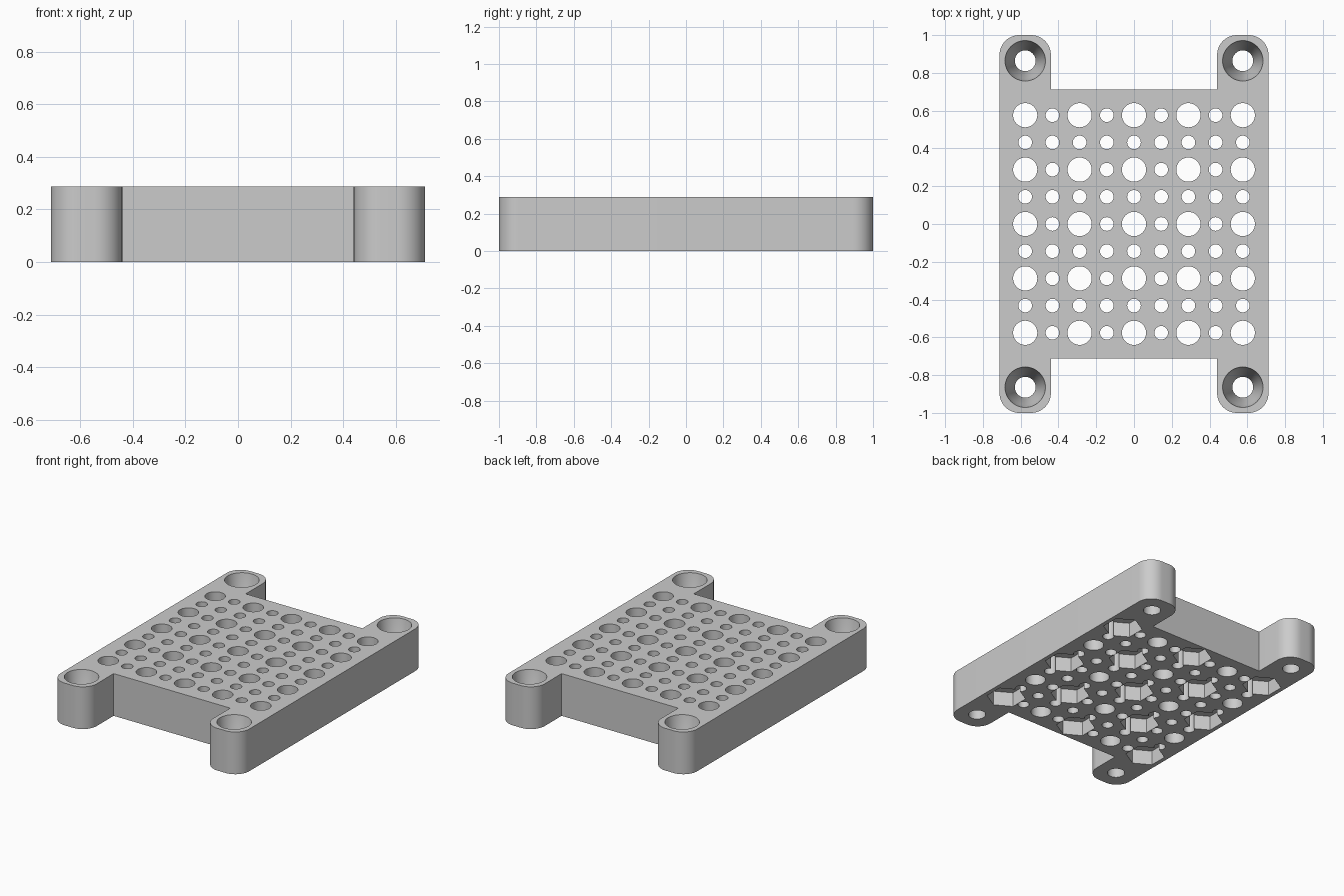
import bpy, bmesh, math
from mathutils import Matrix

if "Cube" in bpy.data.objects:
    bpy.data.objects.remove(bpy.data.objects["Cube"])

HEIGHT = 0.288
STEP = 0.144                    # hole spacing
HALF_X, HALF_Y = 0.712, 0.712   # main block
LEG_X, LEG_Y = 4 * STEP, 6 * STEP
LEG_HALF, LEG_ROUND = 0.136, 0.105

grey = bpy.data.materials.new("grey_plastic")
grey.use_nodes = True
colour = (0.6, 0.6, 0.6, 1)
grey.diffuse_color = colour
grey.node_tree.nodes["Principled BSDF"].inputs["Base Color"].default_value = colour


def make_object(name, bm):
    bmesh.ops.recalc_face_normals(bm, faces=bm.faces)
    mesh = bpy.data.meshes.new(name)
    bm.to_mesh(mesh)
    bm.free()
    mesh.materials.append(grey)
    obj = bpy.data.objects.new(name, mesh)
    bpy.context.collection.objects.link(obj)
    return obj


def add_lathe(bm, x, y, profile, sides=48, turn=0.0):
    """Closed turned solid from (radius, z) pairs, bottom to top."""
    rings = []
    for r, z in profile:
        angles = [turn + math.tau * k / sides for k in range(sides)]
        rings.append([bm.verts.new((x + r * math.cos(a), y + r * math.sin(a), z)) for a in angles])
    for low, high in zip(rings, rings[1:]):
        for k in range(sides):
            n = (k + 1) % sides
            bm.faces.new((low[k], low[n], high[n], high[k]))
    bm.faces.new(rings[0][::-1])
    bm.faces.new(rings[-1])


def leg_end():
    """Rounded end of the +x +y leg, from its outer side to its inner side."""
    flat = LEG_HALF - LEG_ROUND
    points = []
    for side, start in ((1, 0), (-1, 90)):
        for k in range(13):
            a = math.radians(start + 90 * k / 12)
            points.append((LEG_X + side * flat + LEG_ROUND * math.cos(a),
                           LEG_Y + flat + LEG_ROUND * math.sin(a)))
    return points + [(LEG_X - LEG_HALF, HALF_Y)]


# Plate with four legs: one quarter outline, mirrored, then raised
quarter = leg_end()
half = quarter + [(-x, y) for x, y in reversed(quarter)]
outline = half + [(x, -y) for x, y in reversed(half)]
bm = bmesh.new()
base = bm.faces.new([bm.verts.new((x, y, 0)) for x, y in outline])
raised = bmesh.ops.extrude_face_region(bm, geom=[base])
top = [v for v in raised["geom"] if isinstance(v, bmesh.types.BMVert)]
bmesh.ops.translate(bm, verts=top, vec=(0, 0, HEIGHT))
plate = make_object("mounting_plate", bm)

# Cutters: round holes, nut pockets in the underside, countersunk leg holes
holes, pockets, sinks = bmesh.new(), bmesh.new(), bmesh.new()
for i in range(-4, 5):
    for j in range(-4, 5):
        large = i % 2 == 0 and j % 2 == 0
        radius = 0.064 if large else 0.036
        add_lathe(holes, i * STEP, j * STEP, [(radius, -0.1), (radius, HEIGHT + 0.1)],
                  48 if large else 32)
        if large and (i + j) % 4 == 0:
            add_lathe(pockets, i * STEP, j * STEP, [(0.124, -0.1), (0.124, 0.1)],
                      6, math.pi / 2)
for sx in (-1, 1):
    for sy in (-1, 1):
        add_lathe(sinks, sx * LEG_X, sy * LEG_Y,
                  [(0.055, -0.1), (0.055, 0.09), (0.092, 0.2), (0.107, HEIGHT),
                   (0.107, HEIGHT + 0.1)])

for name, cutter_bm in (("hole_cutter", holes), ("pocket_cutter", pockets), ("sink_cutter", sinks)):
    cutter = make_object(name, cutter_bm)
    cutter.hide_render = True
    bpy.context.view_layer.objects.active = plate
    cut = plate.modifiers.new(name, "BOOLEAN")
    cut.operation = "DIFFERENCE"
    cut.solver = "EXACT"
    cut.object = cutter
    bpy.ops.object.modifier_apply(modifier=cut.name)
    bpy.data.objects.remove(cutter)

# Smooth round walls, sharp edges
bpy.ops.object.select_all(action="DESELECT")
plate.select_set(True)
bpy.context.view_layer.objects.active = plate
bpy.ops.object.shade_smooth_by_angle(angle=math.radians(25))
